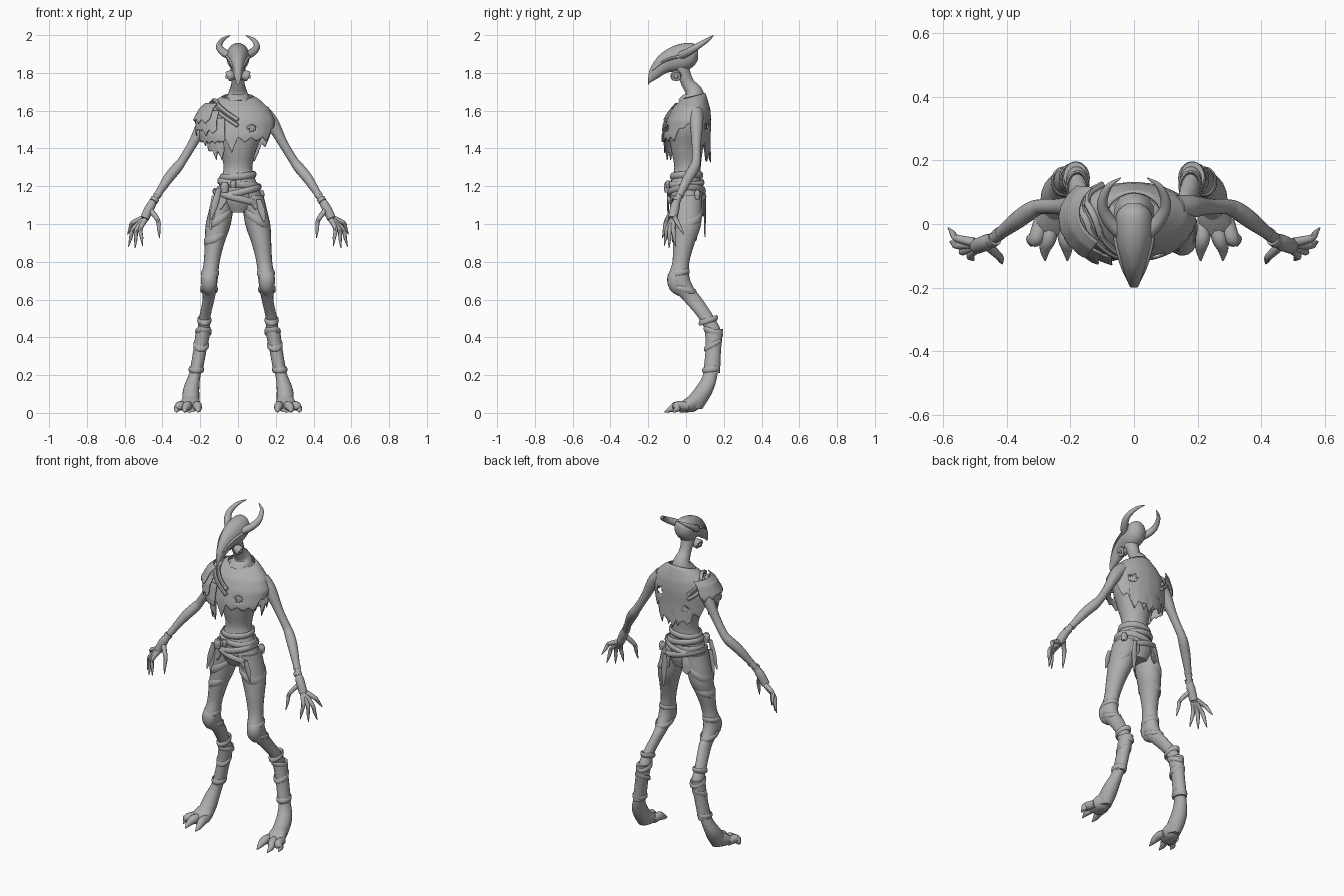
import bpy, bmesh, math, random
from mathutils import Vector

random.seed(4)
cube = bpy.data.objects.get("Cube")
if cube:
    bpy.data.objects.remove(cube, do_unlink=True)

grey = bpy.data.materials.new("clay_grey")
grey.use_nodes = True
grey.diffuse_color = (0.42, 0.42, 0.42, 1)
grey.node_tree.nodes["Principled BSDF"].inputs["Base Color"].default_value = grey.diffuse_color
parts = []


def grid(name, rows, closed=True, loop=False, caps=True, mirror=False, solid=0, hole=None):
    """Skin a list of point rows into one mesh object."""
    bm = bmesh.new()
    vs = [[bm.verts.new(p) for p in row] for row in rows]
    m, n = len(vs), len(vs[0])
    for i in range(m if loop else m - 1):
        for j in range(n if closed else n - 1):
            a, b, k = vs[i], vs[(i + 1) % m], (j + 1) % n
            quad = (a[j], a[k], b[k], b[j])
            if not (hole and hole(sum((v.co for v in quad), Vector()) / 4)):
                bm.faces.new(quad)
    if caps and closed and not loop:
        bm.faces.new(vs[0])
        bm.faces.new(vs[-1])
    bmesh.ops.recalc_face_normals(bm, faces=bm.faces)
    mesh = bpy.data.meshes.new(name)
    bm.to_mesh(mesh)
    bm.free()
    mesh.materials.append(grey)
    ob = bpy.data.objects.new(name, mesh)
    bpy.context.collection.objects.link(ob)
    if solid:
        ob.modifiers.new("thickness", "SOLIDIFY").thickness = solid
    if mirror:
        ob.modifiers.new("mirror", "MIRROR")
    parts.append(ob)


def spline(pts, steps=5):
    """Smooth curve through the stations."""
    out = []
    for i in range(len(pts) - 1):
        p0, p1, p2, p3 = pts[max(i - 1, 0)], pts[i], pts[i + 1], pts[min(i + 2, len(pts) - 1)]
        for s in range(steps):
            t = s / steps
            out.append([b + t / 2 * (c - a + t * (2 * a - 5 * b + 4 * c - d + t * (3 * (b - c) + d - a)))
                        for a, b, c, d in zip(p0, p1, p2, p3)])
    return out + [list(pts[-1])]


def loft(name, stations, axis="Z", sides=20, **kw):
    """Elliptical sections (x, y, z, half width, half depth) stacked along an axis."""
    v = Vector((0, 1, 0)) if axis == "Z" else Vector((0, 0, 1))
    rows = []
    for x, y, z, ra, rb in spline(stations):
        angles = [math.tau * k / sides for k in range(sides)]
        rows.append([Vector((x + ra * math.cos(a), y, z)) + v * rb * math.sin(a) for a in angles])
    grid(name, rows, **kw)


def tube(name, stations, sides=12, **kw):
    """Round sections (x, y, z, radius) square to the path."""
    pts = spline(stations)
    cs = [Vector(p[:3]) for p in pts]
    rows, u = [], None
    for i, c in enumerate(cs):
        t = (cs[min(i + 1, len(cs) - 1)] - cs[max(i - 1, 0)]).normalized()
        u = t.orthogonal() if u is None else u - t * u.dot(t)
        u.normalize()
        w, r = t.cross(u), max(pts[i][3], 0.001)
        rows.append([c + r * (u * math.cos(a) + w * math.sin(a))
                     for a in (math.tau * k / sides for k in range(sides))])
    grid(name, rows, **kw)


def band(name, x, y, z, rx, ry, height=0.015, thick=0.009, tilt=(0, 0), **kw):
    """Flattened strap around an ellipse."""
    rows = []
    for i in range(32):
        a = math.tau * i / 32
        row = []
        for k in range(8):
            b = math.tau * k / 8
            px = (rx + thick * math.cos(b)) * math.cos(a)
            py = (ry + thick * math.cos(b)) * math.sin(a)
            row.append((x + px, y + py, z + height * math.sin(b) + tilt[0] * px + tilt[1] * py))
        rows.append(row)
    grid(name, rows, loop=True, **kw)


def on_profile(profile, angle, z, grow=0):
    """Point on a garment profile of (z, half width, half depth, y centre)."""
    z_in = min(max(z, profile[-1][0]), profile[0][0])
    for p, q in zip(profile, profile[1:]):
        if q[0] <= z_in:
            t = (p[0] - z_in) / (p[0] - q[0])
            rx, ry, cy = (a + t * (b - a) for a, b in zip(p[1:], q[1:]))
            break
    return Vector(((rx + grow) * math.cos(angle), cy + (ry + grow) * math.sin(angle), z))


def drape(name, profile, start, end, top, hem, grow=0, tear=0.05, cols=96, slope=0, **kw):
    """Cloth sheet over a profile with a torn hem; hem is a function of angle."""
    depth = [random.uniform(0.1, 1) * tear for k in range(cols)]
    full = end - start == 360
    rows = []
    for r in range(19):
        row = []
        for c in range(cols if full else cols + 1):
            a = math.radians(start + (end - start) * c / cols)
            high = top + slope * math.sin(a)
            low = hem(a) - depth[(c % cols) // 6] * (1 - abs(c % 6 - 3) / 3)
            z = high + (low - high) * r / 18
            row.append(on_profile(profile, a, z, grow + 0.008 * r / 18))
        rows.append(row)
    grid(name, rows, closed=full, caps=False, solid=0.005, **kw)


# Head, neck and body
loft("beaked_skull", [(0, -.2, 1.755, .01, .02), (0, -.19, 1.785, .017, .037), (0, -.15, 1.828, .031, .057),
                      (0, -.1, 1.863, .045, .062), (0, -.05, 1.877, .057, .071), (0, 0, 1.885, .061, .073),
                      (0, .04, 1.895, .052, .06), (0, .064, 1.9, .024, .03)], axis="Y", sides=24)
tube("neck", [(0, -.03, 1.85, .045), (0, -.01, 1.79, .037), (0, .013, 1.74, .036),
              (0, .042, 1.695, .051), (0, .035, 1.64, .08)])
loft("torso", [(0, .04, 1.67, .07, .055), (0, .02, 1.6, .14, .085), (0, .01, 1.5, .14, .1),
               (0, .005, 1.4, .1, .085), (0, .008, 1.3, .076, .07), (0, 0, 1.22, .097, .08),
               (0, .005, 1.13, .115, .088), (0, .01, 1.06, .06, .065)], sides=32)
tube("horn", [(.04, -.03, 1.89, .022), (.078, .01, 1.91, .021), (.1, .06, 1.94, .017),
              (.082, .115, 1.975, .011), (.042, .145, 1.998, .002)], mirror=True)
tube("brow_ridge", [(.018, -.18, 1.81, .003), (.04, -.12, 1.86, .007), (.057, -.04, 1.885, .008),
                    (.052, .02, 1.88, .003)], sides=8, mirror=True)
tube("ear_disc", [(.02, -.045, 1.79, .022), (.045, -.053, 1.784, .029), (.056, -.053, 1.78, .026)], mirror=True)
tube("ear_stud", [(.045, -.053, 1.78, .012), (.066, -.053, 1.78, .009)], mirror=True)

# Arms and hands
tube("arm", [(.13, .05, 1.59, .042), (.18, .055, 1.535, .036), (.24, .055, 1.425, .025), (.295, .054, 1.335, .024),
             (.325, .042, 1.295, .028), (.37, .01, 1.24, .027), (.435, -.04, 1.14, .018),
             (.465, -.058, 1.09, .025), (.495, -.07, 1.03, .024)], sides=16, mirror=True)
for i, (offset, size) in enumerate([(0, .021), (.018, .023)]):
    tube("wrist_wrap", [(.42 + offset, -.028 - offset, 1.163 - offset * 1.6, size),
                        (.43 + offset, -.036 - offset, 1.147 - offset * 1.6, size)], mirror=True)
for tip in [(.585, -.012, .945), (.58, -.055, .88), (.545, -.09, .872), (.505, -.115, .885), (.415, -.125, .925)]:
    end = Vector(tip)
    thumb = tip[0] < .5
    root = Vector((.46, -.07, 1.07)) if thumb else Vector((.49, -.065, 1.045)).lerp(end, .14)
    knuckle = root.lerp(end, .45) + Vector((-.016 if thumb else .018, -.008, .014))
    tube("thumb" if thumb else "finger",
         [(*root, .015), (*knuckle, .012), (*knuckle.lerp(end, .5), .009), (*end, .002)], sides=8, mirror=True)

# Legs and feet
loft("leg", [(.075, .005, 1.15, .06, .08), (.104, .005, 1.0, .066, .075), (.124, -.012, .9, .052, .058),
             (.139, -.027, .8, .042, .045), (.15, -.038, .72, .044, .056), (.153, -.018, .66, .04, .06),
             (.156, .035, .6, .031, .052), (.177, .11, .5, .03, .042), (.182, .145, .42, .034, .042),
             (.204, .14, .3, .03, .036), (.23, .128, .2, .032, .038), (.247, .098, .13, .042, .05),
             (.25, .06, .07, .045, .058), (.25, .035, .02, .035, .05)], mirror=True)
loft("foot", [(.245, .1, .085, .025, .03), (.25, .05, .058, .047, .048), (.256, 0, .04, .055, .037),
              (.26, -.035, .027, .045, .024)], axis="Y", mirror=True)
for root, tip in [(.22, .21), (.258, .28), (.292, .324)]:
    reach = -.115 if tip < .3 else -.07
    tube("clawed_toe", [(root, .01, .035, .024), ((root + tip) / 2, -.045, .037, .025),
                        (tip, reach * .7, .02, .017), (tip, reach, .004, .003)], sides=10, mirror=True)
loft("shin_guard", [(.184, .148, .445, .038, .048), (.202, .144, .33, .035, .041), (.223, .135, .21, .034, .045)],
     mirror=True)
tube("knee_pad", [(.152, -.03, .76, .025), (.152, -.055, .72, .043), (.153, -.05, .67, .04), (.153, -.02, .63, .02)],
     mirror=True)
for z, x, y, rx, ry, lean in [(.655, .153, -.012, .041, .062, -.25), (.74, .148, -.036, .042, .05, .2),
                              (.49, .178, .118, .032, .045, .3), (.43, .183, .145, .038, .046, -.3),
                              (.23, .221, .133, .035, .042, .1), (.36, .195, .143, .036, .042, .5)]:
    band("leg_strap", x, y, z, rx, ry, tilt=(0, lean), thick=.006, mirror=True)
band("thigh_wrap", .097, .004, 1.04, .068, .078, .022, .006, tilt=(-.6, .2), mirror=True)
band("right_thigh_strap", -.12, -.008, .93, .055, .062, .02, .006, tilt=(.4, .1))

# Torn poncho with holes and a layered right shoulder
poncho = [(1.7, .05, .045, .055), (1.66, .112, .069, .044), (1.61, .163, .099, .027), (1.55, .188, .113, .016),
          (1.47, .18, .118, .006), (1.33, .15, .114, .006)]
holes = [(Vector((.075, -.11, 1.51)), .022), (Vector((.1, .11, 1.52)), .025), (Vector((-.08, .12, 1.45)), .02)]


def poncho_hem(a):
    """Long at the back, shorter in front, cut high where the arms leave."""
    return 1.41 + .12 * abs(math.cos(a)) ** 6 + .05 * max(-math.sin(a), 0)


drape("poncho", poncho, -90, 270, 1.68, poncho_hem, tear=.09, slope=.015,
      hole=lambda c: any((c - h).length < r for h, r in holes))
for top, low, grow, start, end in [(1.56, 1.44, .02, 178, 250), (1.6, 1.5, .035, 160, 240),
                                   (1.64, 1.555, .042, 140, 230)]:
    drape("right_shoulder_layer", poncho, start, end, top, lambda a: low, grow, cols=36, tear=.035)
for top, bottom in [(1.655, 1.55), (1.63, 1.52)]:
    path = []
    for k in range(9):
        a = math.radians(120 + 150 * k / 8)
        z = bottom + (top - bottom) * math.sin(math.pi * k / 8)
        path.append((*on_profile(poncho, a, z, .012), .011))
    tube("shoulder_strap", path, sides=8)
drape("right_hanging_rag", poncho, 205, 245, 1.5, lambda a: 1.39, .004, tear=.06, cols=18)
drape("back_hanging_rag", poncho, 50, 130, 1.5, lambda a: 1.38, .003, tear=.06, cols=30)

# Belts, hip cloth, pouch and hanging strips
for z, rx, ry, tilt in [(1.255, .088, .078, .08), (1.215, .1, .085, -.12), (1.17, .115, .092, .22),
                        (1.14, .125, .095, -.25)]:
    band("belt", 0, .003, z, rx, ry, .018, .01, tilt=(tilt, .05))
hips = [(1.23, .1, .085, 0), (1.1, .138, .094, .006), (1, .155, .09, .006)]
drape("hip_cloth", hips, -62, 72, 1.2, lambda a: 1.085 - .03 * math.sin(a), tear=.05, cols=42, mirror=True)
for x, y, z, size in [(-.07, -.1, 1.2, .022), (-.025, -.095, 1.215, .016), (.12, .06, 1.16, .02)]:
    loft("belt_pouch", [(x, y, z + size, size * .6, size * .5), (x, y, z, size, size * .8),
                        (x, y, z - size * 1.5, size * .8, size * .6)], sides=12)
for x, y, top, length, drift in [(-.1, -.095, 1.19, .17, -.045), (-.125, -.06, 1.15, .18, -.02),
                                 (.075, .1, 1.13, .2, .01), (.11, -.08, 1.13, .12, .03)]:
    loft("hanging_strip", [(x, y, top, .013, .006), (x + drift / 2, y, top - length / 2, .018, .005),
                           (x + drift, y, top - length, .004, .003)], sides=8)

# Smooth shading with sharp edges kept
bpy.ops.object.select_all(action="DESELECT")
for ob in parts:
    ob.select_set(True)
bpy.context.view_layer.objects.active = parts[0]
bpy.ops.object.shade_smooth_by_angle(angle=math.radians(45))
